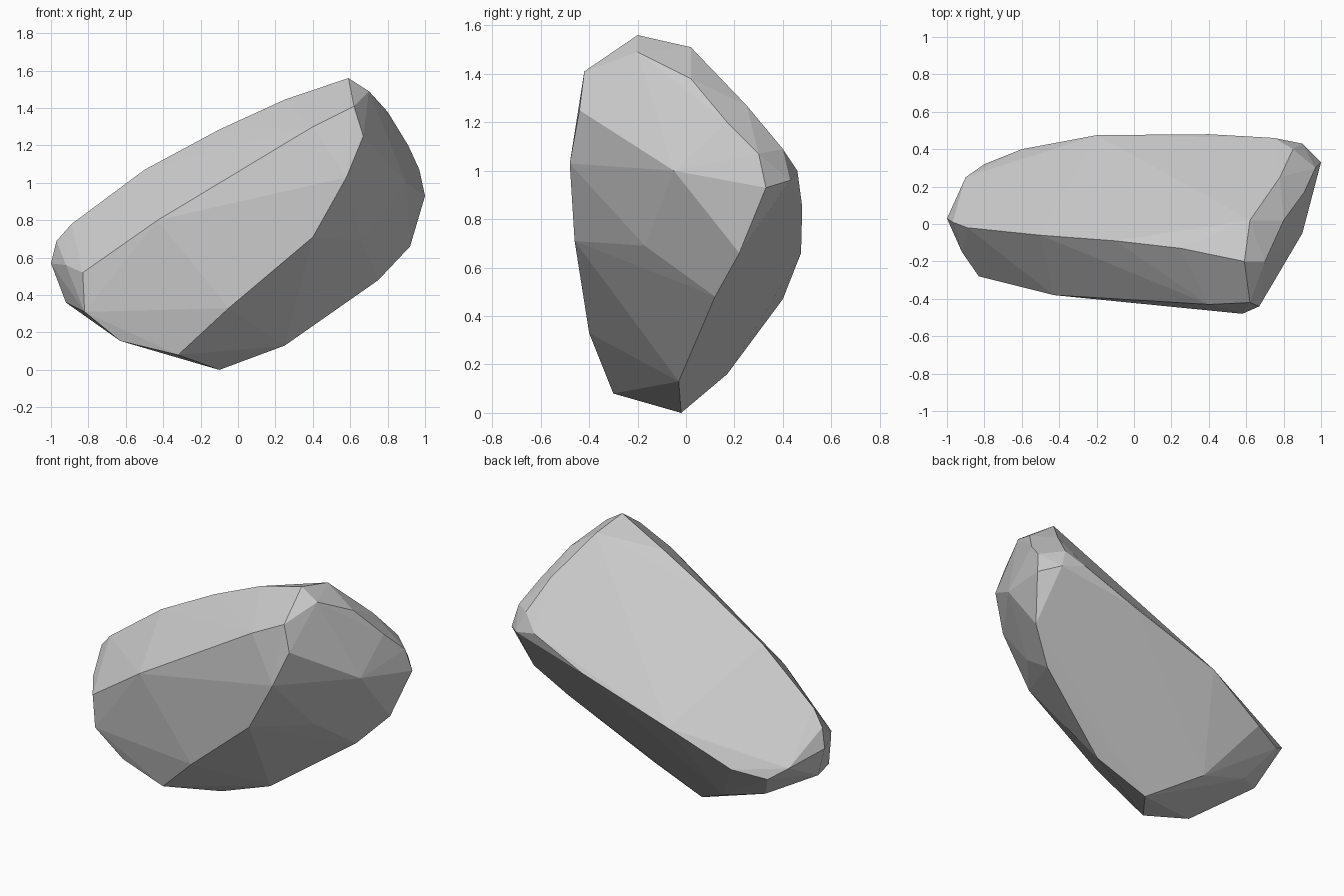
import bpy, bmesh, math

if "Cube" in bpy.data.objects:
    bpy.data.objects.remove(bpy.data.objects["Cube"])

# Chains of corner points following the natural ridges of the boulder
ridges = {
    "top": [(-.97, .01, .69), (-.89, -.02, .78), (-.5, -.06, 1.07), (-.1, -.09, 1.285), (.25, -.13, 1.445),
            (.59, -.2, 1.56), (.62, .02, 1.51)],
    "upper_front": [(-.43, -.38, .8), (.4, -.43, 1.3), (.62, -.42, 1.41)],
    "front_right": [(-.32, -.3, .08), (-.05, -.4, .33), (.4, -.46, .71), (.58, -.48, 1.03), (.67, -.44, 1.25)],
    "right_upper": [(.7, -.2, 1.49), (.8, .02, 1.38), (.78, .25, 1.27), (.91, .17, 1.2), (.85, .4, 1.09),
                    (.97, .3, 1.07)],
    "right_face": [(1, .33, .93), (.9, -.05, 1), (.66, -.17, .69)],
    "lower_right": [(-.1, -.02, 0), (.25, -.03, .13), (.75, .12, .48), (.92, .22, .66)],
    "back": [(.9, .43, .96), (.75, .46, 1), (.4, .48, .85), (-.2, .475, .66), (-.6, .4, .47), (-.8, .32, .43)],
    "left_end": [(-1, .03, .57), (-.9, .25, .5), (-.92, -.02, .36), (-.92, -.15, .56),
                 (-.83, -.28, .52), (-.82, -.27, .31)],
    "underside": [(-.38, .17, .16), (-.68, .17, .25), (-.63, -.26, .155)],
}

# Convex stone with nearly flat triangles merged into broad facets
bm = bmesh.new()
for chain in ridges.values():
    for p in chain:
        bm.verts.new(p)
bmesh.ops.convex_hull(bm, input=bm.verts)
loose = [v for v in bm.verts if not v.link_faces]
bmesh.ops.delete(bm, geom=loose, context='VERTS')
bmesh.ops.dissolve_limit(bm, angle_limit=math.radians(2), verts=bm.verts, edges=bm.edges)
bmesh.ops.recalc_face_normals(bm, faces=bm.faces)
mesh = bpy.data.meshes.new("boulder")
bm.to_mesh(mesh)
bm.free()
boulder = bpy.data.objects.new("boulder", mesh)
bpy.context.collection.objects.link(boulder)
